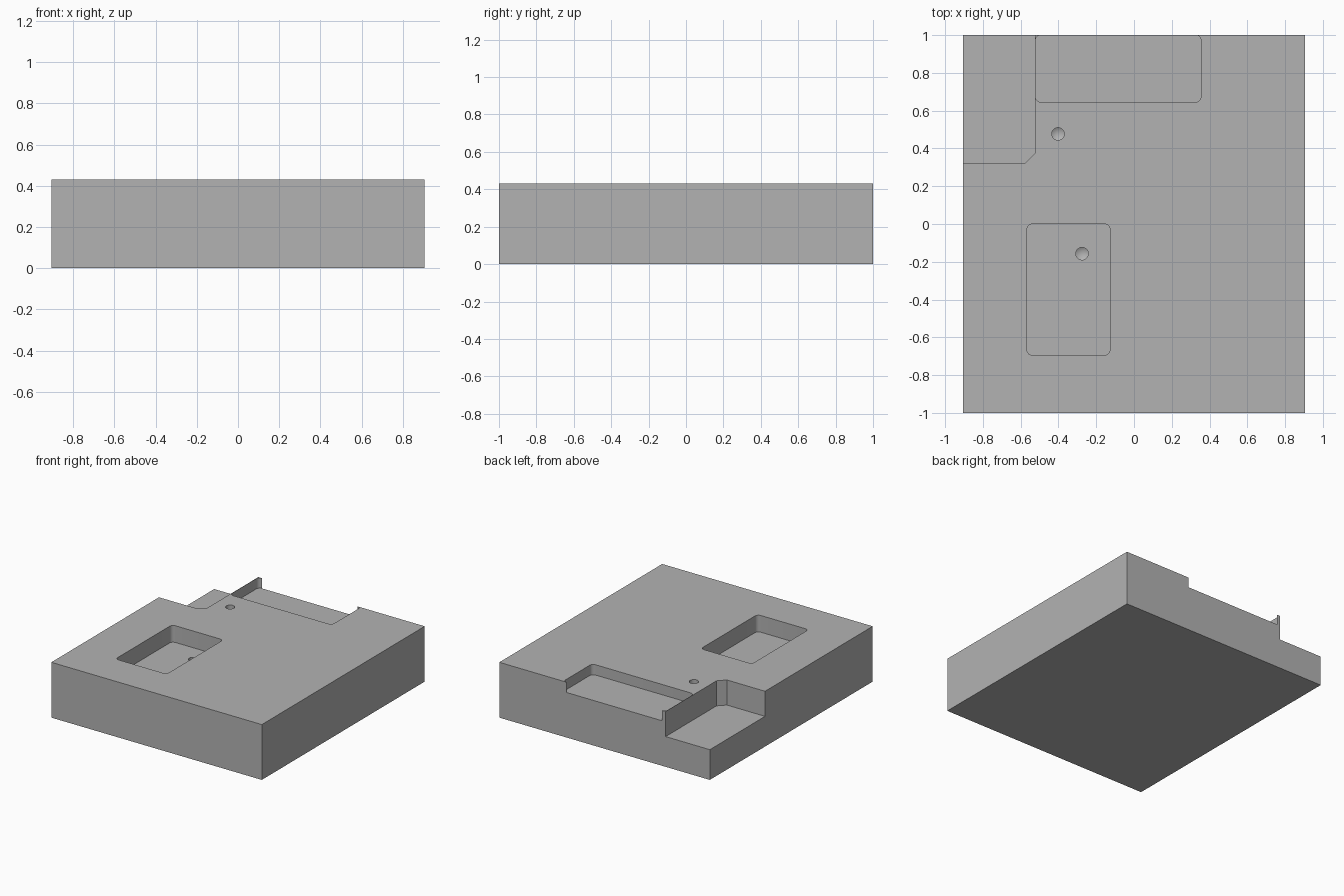
import bpy, bmesh
from math import pi, cos, sin

if "Cube" in bpy.data.objects:
    bpy.data.objects.remove(bpy.data.objects["Cube"], do_unlink=True)

W, L, H = 0.905, 1.0, 0.43

grey = bpy.data.materials.new("plain grey")
grey.use_nodes = True
colour = (0.45, 0.45, 0.45, 1)
grey.diffuse_color = colour
grey.node_tree.nodes["Principled BSDF"].inputs["Base Color"].default_value = colour


def add_object(name, bm):
    bmesh.ops.recalc_face_normals(bm, faces=bm.faces[:])
    mesh = bpy.data.meshes.new(name)
    bm.to_mesh(mesh)
    bm.free()
    mesh.materials.append(grey)
    obj = bpy.data.objects.new(name, mesh)
    bpy.context.collection.objects.link(obj)
    return obj


def prism(name, outline, z0, z1):
    """Extrude a flat outline from z0 up to z1."""
    bm = bmesh.new()
    face = bm.faces.new([bm.verts.new((x, y, z0)) for x, y in outline])
    top = bmesh.ops.extrude_face_region(bm, geom=[face])["geom"]
    bmesh.ops.translate(bm, vec=(0, 0, z1 - z0),
                        verts=[v for v in top if isinstance(v, bmesh.types.BMVert)])
    return add_object(name, bm)


def rounded_rect(x0, x1, y0, y1, r=0.03, steps=6):
    centres = [(x1 - r, y1 - r), (x0 + r, y1 - r), (x0 + r, y0 + r), (x1 - r, y0 + r)]
    return [(cx + r * cos(a), cy + r * sin(a))
            for q, (cx, cy) in enumerate(centres)
            for a in [(q + i / steps) * pi / 2 for i in range(steps + 1)]]


def drill(name, x, y, z, r=0.033, depth=0.08, tip=0.02, sides=32):
    """Round bit with a pointed end, reaching down from height z."""
    bm = bmesh.new()
    rings = [[bm.verts.new((x + r * cos(2 * pi * i / sides),
                            y + r * sin(2 * pi * i / sides), h))
              for i in range(sides)] for h in (z + 0.05, z - depth)]
    point = bm.verts.new((x, y, z - depth - tip))
    bm.faces.new(rings[0])
    for i in range(sides):
        j = (i + 1) % sides
        bm.faces.new((rings[0][i], rings[0][j], rings[1][j], rings[1][i]))
        bm.faces.new((rings[1][i], rings[1][j], point))
    return add_object(name, bm)


# Solid block
block = prism("block", [(-W, -L), (W, -L), (W, L), (-W, L)], 0, H)

# Corner step with a chamfered inner corner, shallow back pocket, deep front pocket
over = H + 0.1
corner = [(-W - 0.1, 0.322), (-0.577, 0.322), (-0.525, 0.375),
          (-0.525, L + 0.1), (-W - 0.1, L + 0.1)]
cutters = [
    prism("corner_step_cutter", corner, 0.235, over),
    prism("back_pocket_cutter", rounded_rect(-0.522, 0.355, 0.645, L + 0.0005), 0.35, over),
    prism("front_pocket_cutter", rounded_rect(-0.567, -0.127, -0.695, 0.0), 0.30, over),
    drill("top_hole_cutter", -0.402, 0.477, H),
    drill("pocket_hole_cutter", -0.275, -0.157, 0.30),
]

# Cut the block and discard the cutters
bpy.context.view_layer.objects.active = block
block.select_set(True)
for cutter in cutters:
    cutter.hide_render = True
    mod = block.modifiers.new(cutter.name, 'BOOLEAN')
    mod.operation = 'DIFFERENCE'
    mod.solver = 'EXACT'
    mod.object = cutter
    bpy.ops.object.modifier_apply(modifier=mod.name)
    bpy.data.objects.remove(cutter, do_unlink=True)

bpy.ops.object.select_all(action='DESELECT')
block.select_set(True)
bpy.ops.object.shade_smooth_by_angle(angle=pi / 7)
